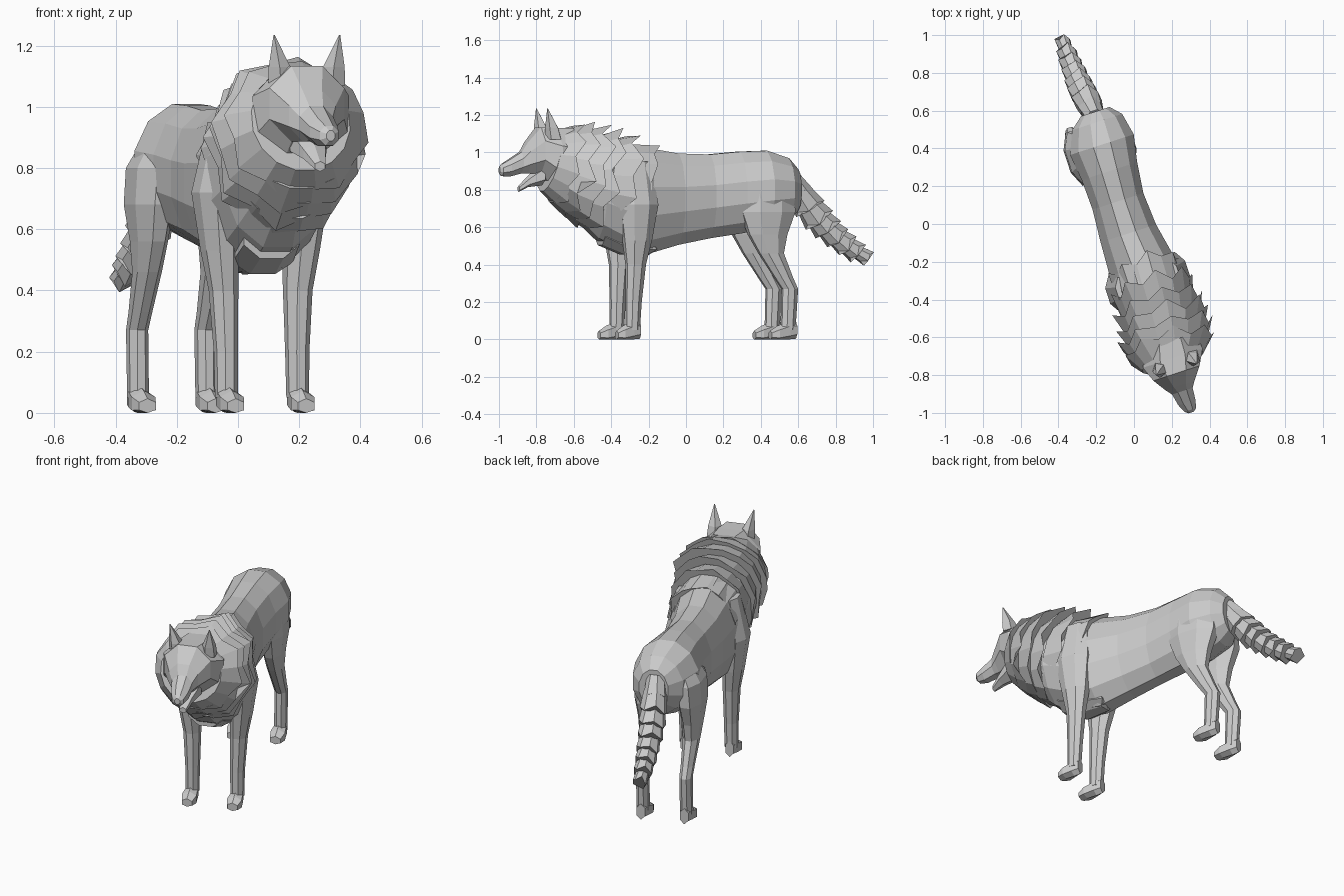
import bpy, bmesh, math, random
from mathutils import Vector

random.seed(4)
YAW = math.radians(18)
SIDE = Vector((math.cos(YAW), math.sin(YAW), 0))    # animal's +x side
BACK = Vector((-math.sin(YAW), math.cos(YAW), 0))   # towards the tail
UP = Vector((0, 0, 1))


def loft(name, rings, n=8, tilt=0.0, jag=0.0):
    """Skin elliptical rings (x, y, z, half width, half height); tilt leans ring tops back.
    jag makes the last ring ragged, like a fur edge."""
    t = math.radians(tilt)
    u = UP * math.cos(t) + BACK * math.sin(t)
    axis = BACK * math.cos(t) - UP * math.sin(t)
    bm = bmesh.new()
    loops = []
    for r, (x, y, z, w, h) in enumerate(rings):
        loop = []
        for i in range(n):
            a = 2 * math.pi * (i + 0.5) / n
            k, push = 1.03, 0.0
            if jag and r == len(rings) - 1:
                k = (1.05 if i % 2 else 0.96) + random.uniform(-.03, .03)
                push = (jag if i % 2 else -jag) * random.uniform(.2, 1.4)
            p = Vector((x, y, z)) + k * (SIDE * w * math.cos(a) + u * h * math.sin(a)) + axis * push
            p.z = max(p.z, 0)
            loop.append(bm.verts.new(p))
        loops.append(loop)
    for a, b in zip(loops, loops[1:]):
        for i in range(n):
            j = (i + 1) % n
            bm.faces.new((a[i], a[j], b[j], b[i]))
    bm.faces.new(loops[0])
    bm.faces.new(loops[-1])
    bmesh.ops.recalc_face_normals(bm, faces=bm.faces)
    me = bpy.data.meshes.new(name)
    bm.to_mesh(me)
    bm.free()
    ob = bpy.data.objects.new(name, me)
    bpy.context.collection.objects.link(ob)
    return ob


def leg(name, base, s, rows, toe):
    """Leg from rows (outward, back, z, half width, half depth) plus a paw."""
    b = Vector((*base, 0))
    rings = []
    for out, back, z, w, h in rows:
        c = b + SIDE * s * out + BACK * back
        rings.append((c.x, c.y, z, w, h))
    loft(name, rings, 8, 90)
    paw = []
    for back, z, w, h in ((.04, .05, .026, .045), (0, .045, .036, .05),
                          (-toe * .6, .03, .045, .042), (-toe, .022, .032, .024)):
        c = b + BACK * back
        paw.append((c.x, c.y, z, w, h))
    loft(name + "_paw", paw, 6)


# Torso from rump to chest
loft("torso", [
    (-.205, .595, .80, .08, .11), (-.195, .54, .80, .14, .17), (-.17, .42, .80, .178, .21),
    (-.13, .28, .785, .155, .22), (-.085, .12, .765, .142, .225), (-.03, -.05, .75, .155, .245),
    (.04, -.22, .74, .178, .285), (.09, -.36, .76, .20, .29), (.13, -.48, .80, .19, .26),
    (.155, -.57, .84, .15, .21)], 12)
# Shaggy tuft under the chest
loft("chest_tuft", [(.11, -.46, .58, .10, .08), (.08, -.34, .52, .11, .07),
                    (.045, -.20, .50, .07, .05)], 8, 0, .02)

# Legs
fore = [(.0, .02, .95, .05, .08), (.035, .02, .72, .068, .11), (.017, .02, .53, .058, .08),
        (.005, .015, .40, .046, .055), (0, .005, .2, .038, .043), (0, 0, .05, .036, .038)]
hind = [(-.07, -.11, .94, .05, .09), (-.012, -.12, .80, .075, .155), (.0, -.12, .68, .07, .155),
        (.0, -.12, .56, .054, .11), (0, -.10, .46, .044, .07), (0, -.03, .33, .036, .052),
        (0, .005, .27, .034, .045), (0, -.005, .05, .034, .04)]
leg("front_leg_right", (.195, -.285), 1, fore, .09)
leg("front_leg_left", (-.038, -.37), -1, fore, .10)
leg("hind_leg_right", (-.105, .55), 1, hind, .105)
leg("hind_leg_left", (-.328, .465), -1, hind, .105)

# Head, jaw and ears
loft("head", [
    (.19, -.62, .95, .15, .19), (.205, -.71, .965, .175, .175), (.225, -.79, 1.01, .135, .13),
    (.243, -.855, .97, .085, .088), (.256, -.885, .945, .06, .06), (.28, -.945, .917, .05, .048),
    (.298, -.985, .905, .034, .034), (.303, -.998, .905, .015, .018)], 8)
loft("lower_jaw", [(.23, -.77, .885, .07, .06), (.25, -.845, .845, .042, .03),
                   (.268, -.895, .805, .02, .016)], 6)
for name, x, y, lean in (("ear_left", .14, -.785, -.022), ("ear_right", .308, -.725, .024)):
    loft(name, [(x, y + .02, 1.07, .042, .045), (x + lean * .2, y + .01, 1.13, .036, .038),
                (x + lean, y - .015, 1.235, .002, .002)], 5, 90)

# Mane: overlapping ragged collars from cheeks to withers
collars = [
    ((.205, -.73, .955, .165, .165), (.19, -.64, .93, .235, .225)),
    ((.19, -.67, .93, .20, .20), (.17, -.58, .905, .255, .255)),
    ((.175, -.61, .90, .20, .22), (.155, -.51, .88, .25, .275)),
    ((.155, -.54, .86, .20, .23), (.13, -.44, .85, .235, .28)),
    ((.13, -.46, .83, .19, .24), (.10, -.35, .82, .215, .28)),
    ((.10, -.38, .81, .18, .24), (.06, -.24, .80, .185, .24))]
for i, c in enumerate(collars):
    loft(f"mane_collar_{i + 1}", c, 16, 15, .026)

# Tail: tapering ragged tufts
start, mid, end = Vector((-.2, .56, .86)), Vector((-.29, .745, .605)), Vector((-.372, .955, .445))
half = (.07, .085, .085, .08, .072, .066, .06, .045)


def tail_at(t):
    c = 2 * mid - (start + end) / 2
    return start * (1 - t) ** 2 + c * 2 * t * (1 - t) + end * t * t


for i, r in enumerate(half):
    a, b = tail_at(i / 8), tail_at((i + 1.2) / 8)
    loft(f"tail_tuft_{i + 1}", [(*a, r * .72, r * .75), (*b, r * .9, r)], 8, 58 - i * 3, .014)
